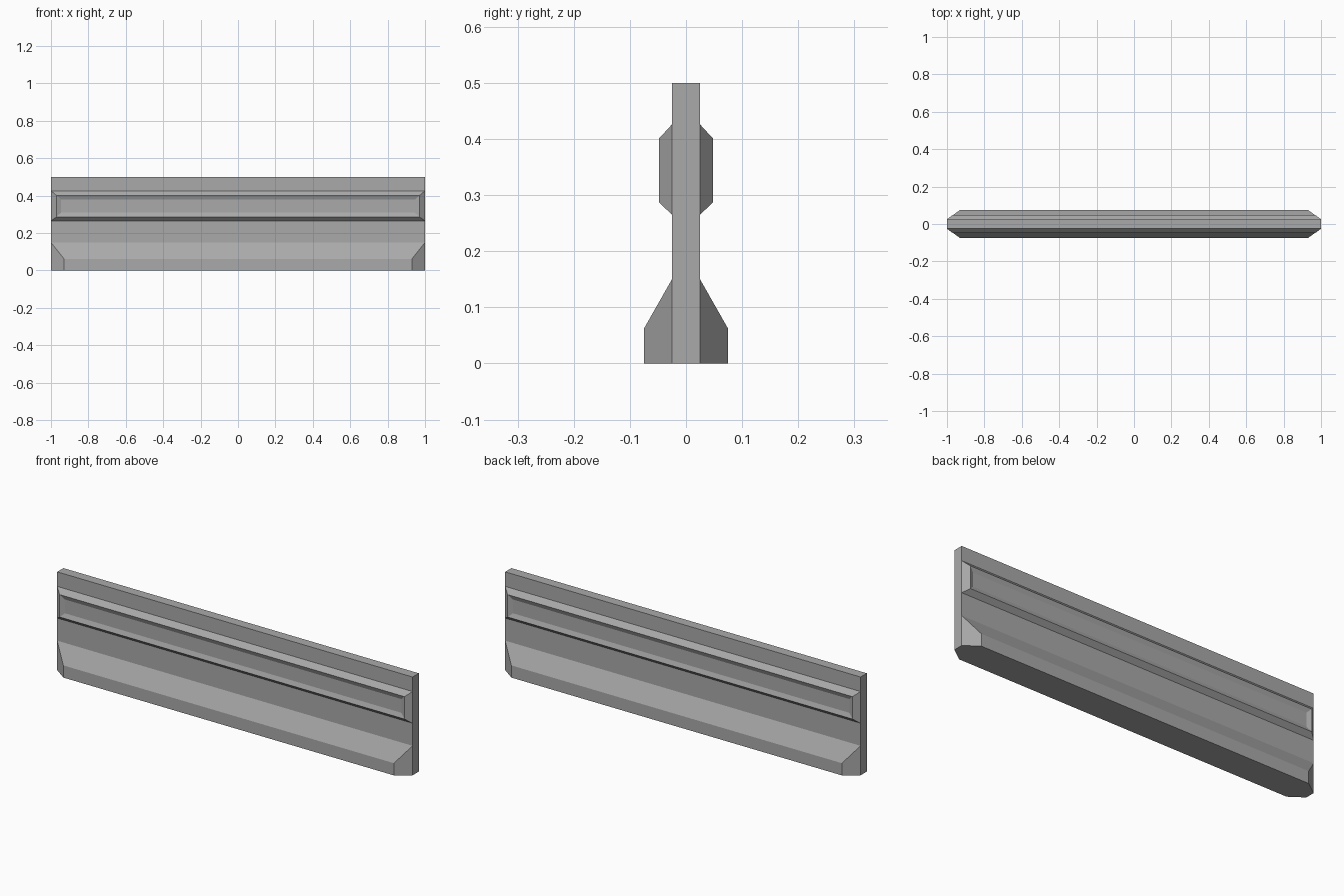
import bpy
import bmesh

cube = bpy.data.objects.get("Cube")
if cube:
    bpy.data.objects.remove(cube, do_unlink=True)

GREY = (0.40, 0.40, 0.40, 1)
concrete = bpy.data.materials.new("concrete grey")
concrete.use_nodes = True
concrete.diffuse_color = GREY
concrete.node_tree.nodes["Principled BSDF"].inputs["Base Color"].default_value = GREY


def lofted_panel(name, rings, back_cap=False):
    """Loft rectangles (half width, depth, bottom, top) outwards, mirrored front to back."""
    bm = bmesh.new()
    loops = []
    for w, d, low, high in rings:
        corners = [(-w, low), (w, low), (w, high), (-w, high)]
        loops.append([bm.verts.new((x, -d, z)) for x, z in corners])
    for a, b in zip(loops, loops[1:]):
        for i in range(4):
            j = (i + 1) % 4
            bm.faces.new((a[i], a[j], b[j], b[i]))
    bm.faces.new(loops[-1])
    if back_cap:
        bm.faces.new(loops[0][::-1])
    mesh = bpy.data.meshes.new(name)
    bm.to_mesh(mesh)
    bm.free()
    mesh.materials.append(concrete)
    obj = bpy.data.objects.new(name, mesh)
    bpy.context.collection.objects.link(obj)
    if not back_cap:
        mirror = obj.modifiers.new("front and back", 'MIRROR')
        mirror.use_axis = (False, True, False)
    return obj


HALF = 0.025

# Main upright slab
lofted_panel("wall_slab", [(1, -HALF, 0, 0.5), (1, HALF, 0, 0.5)], back_cap=True)

# Flared foot with chamfered ends and sloping top
lofted_panel("flared_foot", [(1, HALF, 0, 0.15), (0.93, 0.075, 0, 0.062)])

# Raised band with a shallow dished centre
lofted_panel("raised_band", [
    (1, HALF, 0.265, 0.426),
    (0.97, 0.048, 0.287, 0.401),
    (0.947, 0.039, 0.309, 0.379),
])
